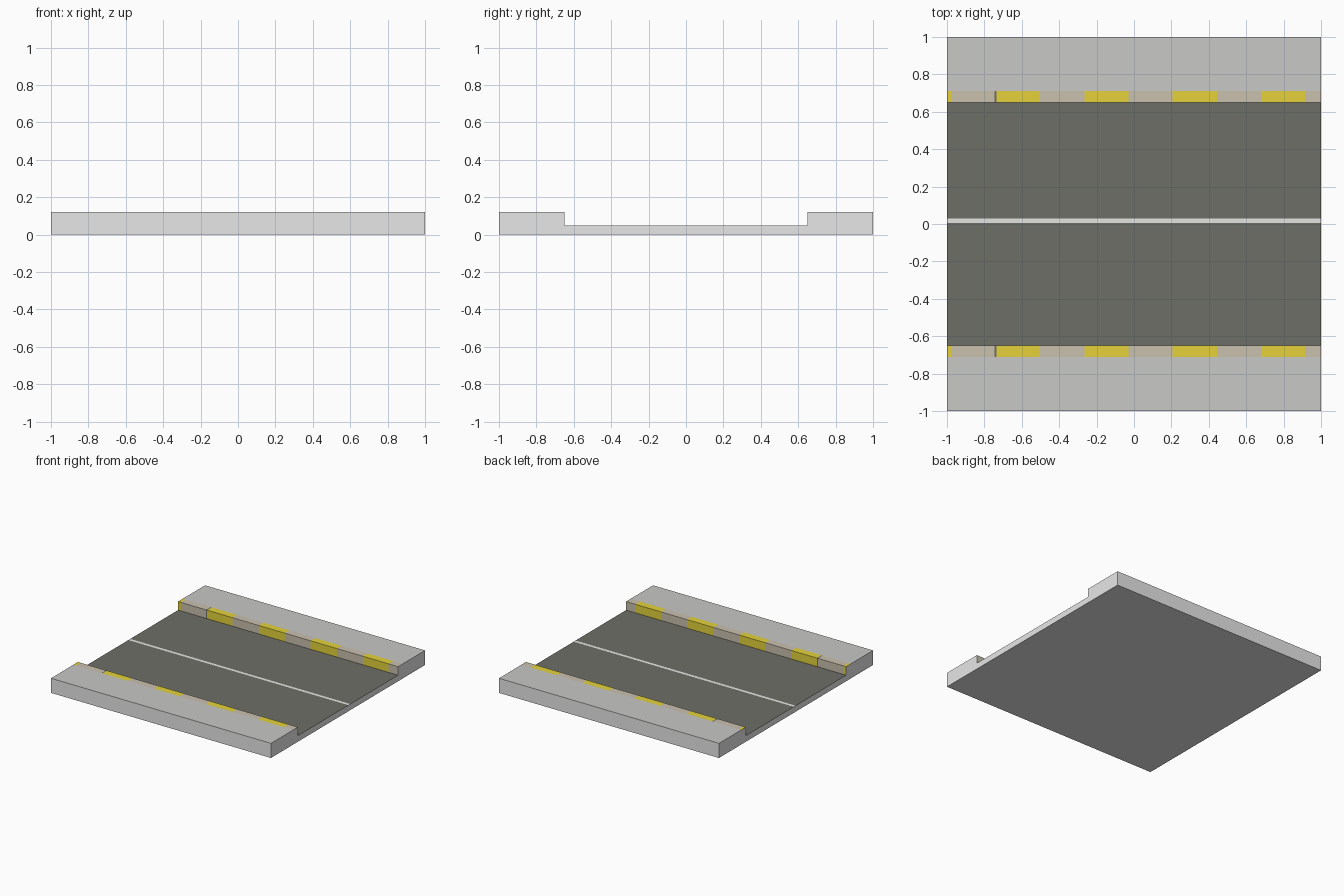
import bpy, bmesh

if "Cube" in bpy.data.objects:
    bpy.data.objects.remove(bpy.data.objects["Cube"])

# Flat colours (linear)
COLOURS = {
    "concrete_side": (0.80, 0.80, 0.80),
    "pavement_grey": (0.58, 0.58, 0.57),
    "asphalt": (0.155, 0.158, 0.135),
    "curb_yellow": (0.78, 0.65, 0.043),
    "curb_tan": (0.59, 0.53, 0.42),
    "line_white": (0.78, 0.78, 0.76),
}
NAMES = list(COLOURS)

# Cross-section in (y, z), including the curb strips and the centre line edges
CURB, STRIP, ROAD_Z, TOP_Z = 0.65, 0.71, 0.05, 0.12
PROFILE = [(-1, 0), (-1, TOP_Z), (-STRIP, TOP_Z), (-CURB, TOP_Z), (-CURB, ROAD_Z),
           (0.005, ROAD_Z), (0.03, ROAD_Z),
           (CURB, ROAD_Z), (CURB, TOP_Z), (STRIP, TOP_Z), (1, TOP_Z), (1, 0)]

# Painted curb segments along x, with one thin dark joint
YELLOW = [(-1, -0.975), (-0.735, -0.505), (-0.265, -0.03), (0.205, 0.445), (0.68, 0.915)]
JOINT = (-0.745, -0.735)
CUTS = sorted({-1, 1, *JOINT, *(x for seg in YELLOW for x in seg)})


def face_colour(face):
    """Choose the colour from the face's direction and place."""
    c, n = face.calc_center_median(), face.normal
    if abs(n.x) > 0.5 or n.z < -0.5 or abs(c.y) > 0.99:
        return "concrete_side"
    if CURB - 0.001 < abs(c.y) < STRIP and c.z > ROAD_Z + 0.001:
        if JOINT[0] < c.x < JOINT[1]:
            return "asphalt"
        return "curb_yellow" if any(a < c.x < b for a, b in YELLOW) else "curb_tan"
    if abs(c.y) > STRIP:
        return "pavement_grey"
    return "line_white" if 0.005 < c.y < 0.03 else "asphalt"


# Street tile: the cross-section swept through the x stations, then capped
bm = bmesh.new()
rings = [[bm.verts.new((x, y, z)) for y, z in PROFILE] for x in CUTS]
count = len(PROFILE)
for a, b in zip(rings, rings[1:]):
    for i in range(count):
        j = (i + 1) % count
        bm.faces.new((a[i], a[j], b[j], b[i]))
for ring in (rings[0], rings[-1]):
    bm.faces.new(ring)
bmesh.ops.recalc_face_normals(bm, faces=bm.faces)
bm.normal_update()
for f in bm.faces:
    f.material_index = NAMES.index(face_colour(f))

mesh = bpy.data.meshes.new("street_tile")
bm.to_mesh(mesh)
bm.free()
for name, rgb in COLOURS.items():
    mat = bpy.data.materials.new(name)
    mat.diffuse_color = (*rgb, 1)
    mat.use_nodes = True
    mat.node_tree.nodes["Principled BSDF"].inputs["Base Color"].default_value = mat.diffuse_color
    mesh.materials.append(mat)
bpy.context.collection.objects.link(bpy.data.objects.new("street_tile", mesh))
